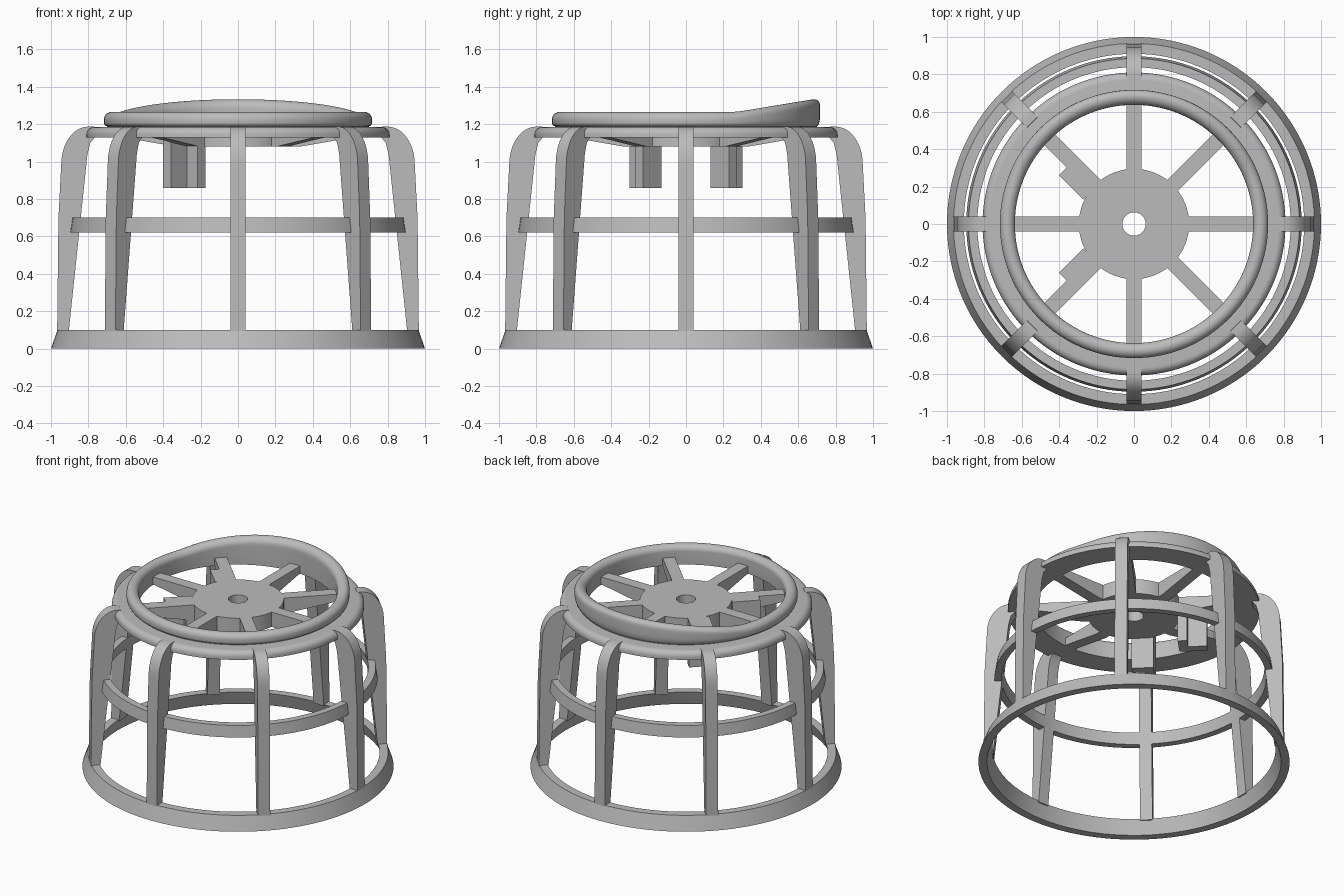
import bpy, bmesh, math
from mathutils import Matrix, Vector

if "Cube" in bpy.data.objects:
    bpy.data.objects.remove(bpy.data.objects["Cube"])

grey = bpy.data.materials.new("plain grey")
grey.diffuse_color = (0.5, 0.5, 0.5, 1)
grey.use_nodes = True
grey.node_tree.nodes["Principled BSDF"].inputs["Base Color"].default_value = grey.diffuse_color


def finish(bm, name):
    bmesh.ops.recalc_face_normals(bm, faces=bm.faces[:])
    mesh = bpy.data.meshes.new(name)
    bm.to_mesh(mesh)
    bm.free()
    mesh.materials.append(grey)
    ob = bpy.data.objects.new(name, mesh)
    bpy.context.collection.objects.link(ob)
    bpy.context.view_layer.objects.active = ob
    ob.select_set(True)
    bpy.ops.object.shade_smooth_by_angle(angle=math.radians(32))
    ob.select_set(False)
    return ob


def lathe(name, profile, steps=128, lift=None):
    """Revolve a closed (radius, z) profile about the z axis."""
    bm = bmesh.new()
    rings = []
    for i in range(steps):
        a = 2 * math.pi * i / steps
        ring = []
        for r, z in profile:
            x, y = r * math.cos(a), r * math.sin(a)
            ring.append(bm.verts.new((x, y, lift(y, z) if lift else z)))
        rings.append(ring)
    n = len(profile)
    for i in range(steps):
        p, q = rings[i], rings[(i + 1) % steps]
        for j in range(n):
            k = (j + 1) % n
            bm.faces.new((p[j], q[j], q[k], p[k]))
    return finish(bm, name)


def extrude_outline(name, points, offset, matrix):
    """Extrude a flat outline by an offset, then place it with a matrix."""
    bm = bmesh.new()
    face = bm.faces.new([bm.verts.new(p) for p in points])
    new = bmesh.ops.extrude_face_region(bm, geom=[face])["geom"]
    bmesh.ops.translate(bm, vec=Vector(offset),
                        verts=[v for v in new if isinstance(v, bmesh.types.BMVert)])
    bmesh.ops.transform(bm, matrix=matrix, verts=bm.verts[:])
    return finish(bm, name)


def arc(cx, cz, rx, rz, start, end, n=10):
    pts = []
    for i in range(n + 1):
        a = math.radians(start + (end - start) * i / n)
        pts.append((cx + rx * math.cos(a), cz + rz * math.sin(a)))
    return pts


# Flared base ring and the middle hoop
lathe("base_ring", [(1.0, 0), (0.965, 0.1), (0.91, 0.1), (0.945, 0)])
lathe("middle_hoop", [(0.897, 0.62), (0.885, 0.70), (0.838, 0.70), (0.85, 0.62)])

# Flange with a rounded upper edge
lathe("flange", [(0.64, 1.13), (0.81, 1.13)]
      + arc(0.77, 1.145, 0.04, 0.04, 0, 90, 8) + [(0.64, 1.185)])


# Rounded collar whose rim rises towards the back
def rise(y, z):
    t = max(0.0, (y - 0.22) / 0.47)
    amount = 0.07 * (t * t / 0.4 if t < 0.2 else t - 0.1) / 0.9
    return z + amount * min(1.0, max(0.0, (z - 1.19) / 0.04))


lathe("collar", [(0.64, 1.135), (0.70, 1.135), (0.70, 1.185)]
      + arc(0.695, 1.21, 0.022, 0.022, -75, 0, 5)
      + arc(0.677, 1.225, 0.04, 0.04, 0, 180, 14), lift=rise)

# Curved side ribs
rib = [(0.905, 0.09), (0.967, 0.09), (0.96, 0.7)]
rib += arc(0.80, 0.987, 0.145, 0.2, 0, 90, 12)
rib += [(0.77, 1.187), (0.75, 1.14), (0.765, 1.13), (0.79, 1.10), (0.805, 1.04)]
# Spoke side outline, deeper at the hub
spoke = [(0.25, 1.08), (0.33, 1.08), (0.62, 1.13), (0.66, 1.13), (0.66, 1.185), (0.25, 1.185)]
for i in range(8):
    turn = Matrix.Rotation(i * math.pi / 4, 4, 'Z')
    for name, outline in (("side_rib", rib), ("spoke", spoke)):
        extrude_outline(name, [(r, -0.04, z) for r, z in outline], (0, 0.08, 0), turn)

# Hub disc with a centre hole
lathe("hub", [(0.062, 1.08), (0.295, 1.08), (0.295, 1.185), (0.062, 1.185)], 64)

# Pair of L-shaped pegs hanging below the rear-left and front-left spokes
peg = [(0.285, -0.04), (0.345, -0.04), (0.345, 0.04), (0.467, 0.04), (0.467, 0.1), (0.285, 0.1)]
for side in (1, -1):
    extrude_outline("hanging_peg", [(r, side * n, 0.86) for r, n in peg], (0, 0, 0.325),
                    Matrix.Rotation(side * math.radians(135), 4, 'Z'))
